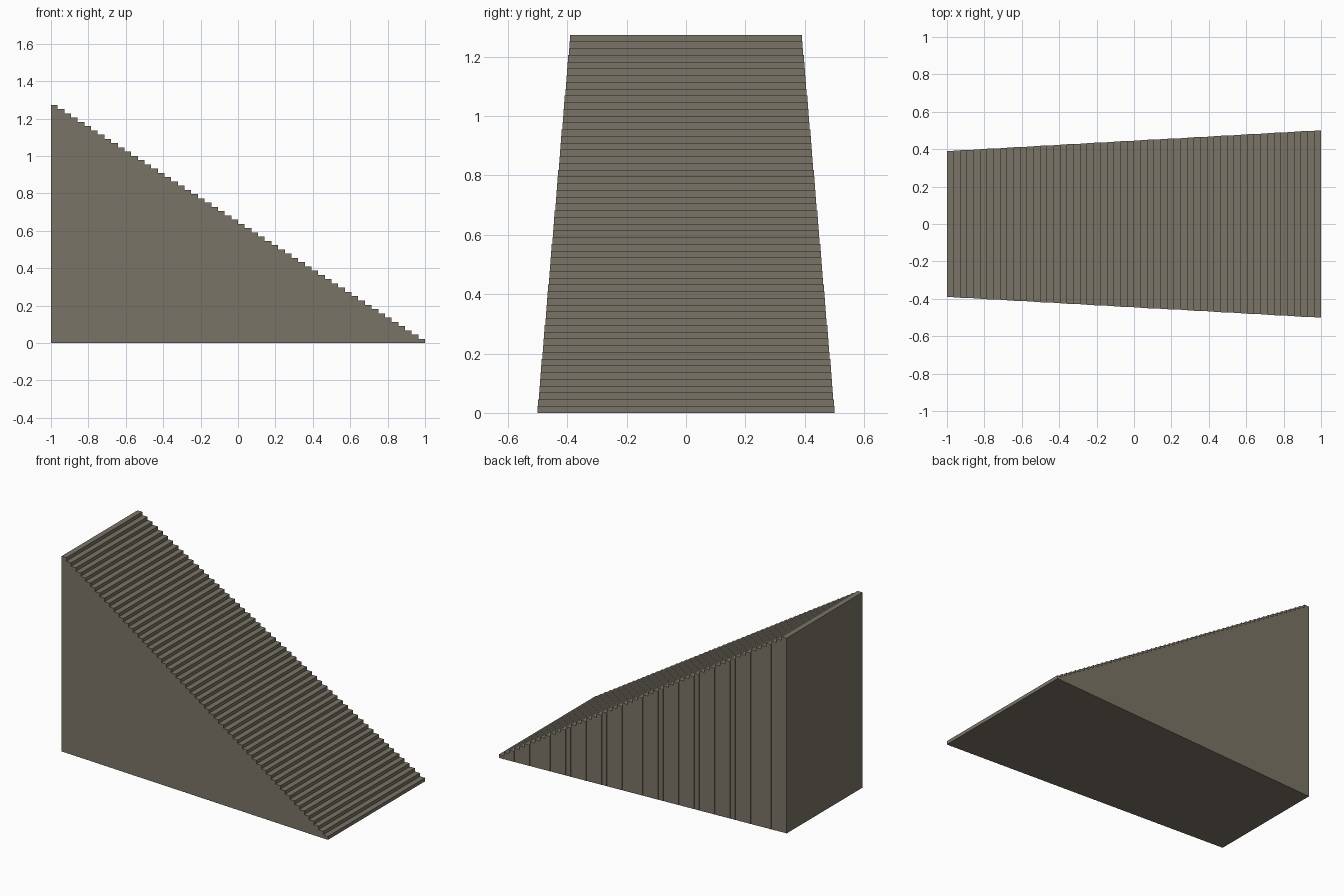
import bpy
import bmesh
from mathutils import Matrix, Vector

cube = bpy.data.objects.get("Cube")
if cube:
    bpy.data.objects.remove(cube, do_unlink=True)

STEPS = 56
HEIGHT = 1.274
RUN = 2 / STEPS
RISE = HEIGHT / STEPS
BOTTOM_HALF_WIDTH, TOP_HALF_WIDTH = 0.5, 0.391

# Weathered stone colour
stone = bpy.data.materials.new("taupe stone")
stone.use_nodes = True
colour = (0.195, 0.174, 0.133, 1)
stone.diffuse_color = colour
stone.node_tree.nodes["Principled BSDF"].inputs["Base Color"].default_value = colour

# Solid steps, each a full-height block, taller and narrower towards -x
bm = bmesh.new()
for i in range(STEPS):
    t = i / (STEPS - 1)
    half = BOTTOM_HALF_WIDTH + (TOP_HALF_WIDTH - BOTTOM_HALF_WIDTH) * t
    top = (i + 1) * RISE
    centre = Vector((1 - (i + 0.5) * RUN, 0, top / 2))
    size = Matrix.Diagonal((RUN, 2 * half, top, 1))
    bmesh.ops.create_cube(bm, size=1, matrix=Matrix.Translation(centre) @ size)

mesh = bpy.data.meshes.new("staircase")
bm.to_mesh(mesh)
bm.free()
mesh.materials.append(stone)
staircase = bpy.data.objects.new("staircase", mesh)
bpy.context.collection.objects.link(staircase)
